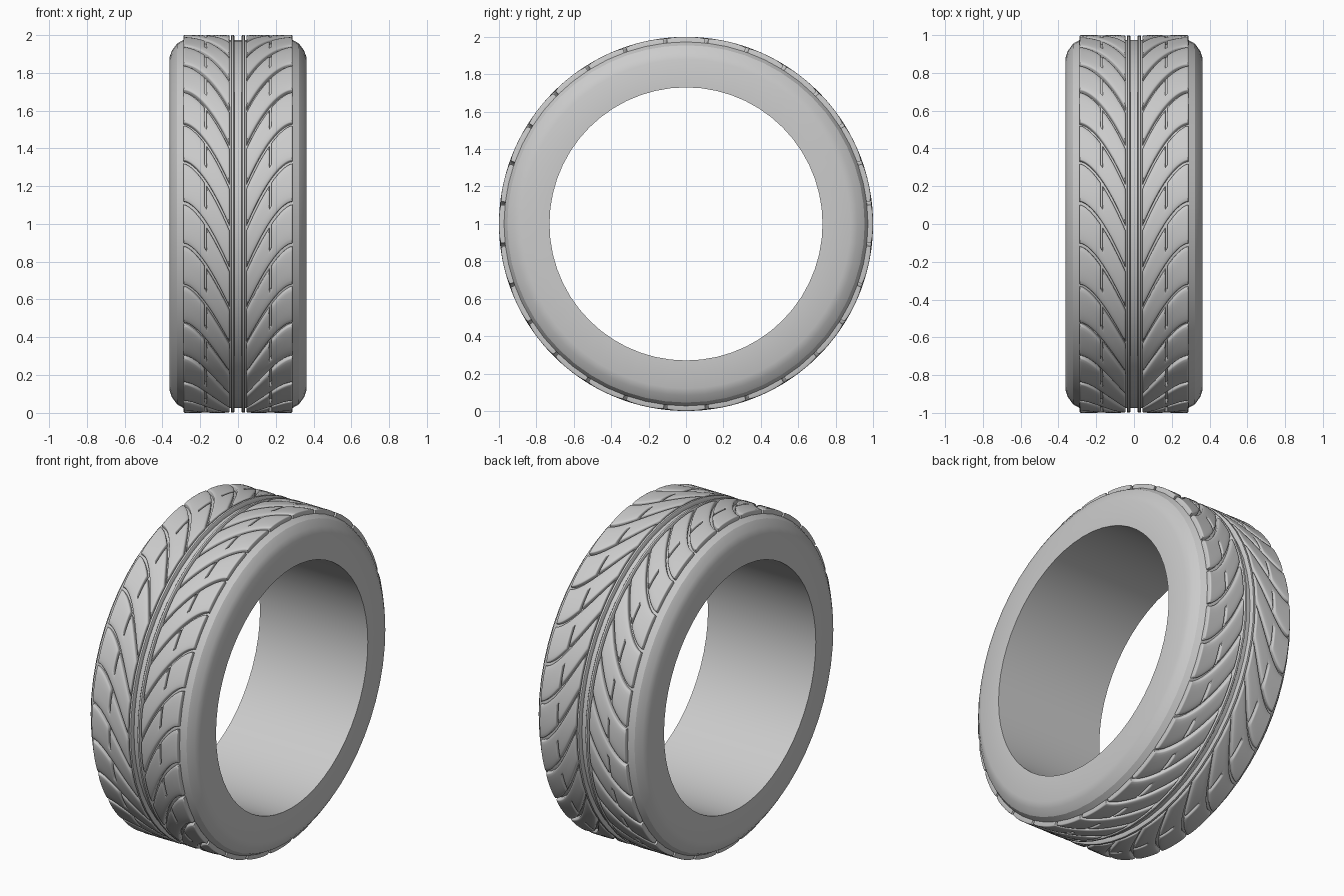
import bpy, bmesh, math
from mathutils import Vector

cube = bpy.data.objects.get("Cube")
if cube:
    bpy.data.objects.remove(cube)

PITCHES = 28
STEP = 2 * math.pi / PITCHES
CENTRE = Vector((0, 0, 1))

rubber = bpy.data.materials.new("grey rubber")
rubber.use_nodes = True
rubber.diffuse_color = (0.6, 0.6, 0.6, 1)
rubber.node_tree.nodes["Principled BSDF"].inputs["Base Color"].default_value = (0.6, 0.6, 0.6, 1)


def finish(name, bm, angle, mirror=False):
    mesh = bpy.data.meshes.new(name)
    bm.to_mesh(mesh)
    bm.free()
    mesh.materials.append(rubber)
    obj = bpy.data.objects.new(name, mesh)
    bpy.context.collection.objects.link(obj)
    bpy.ops.object.select_all(action='DESELECT')
    obj.select_set(True)
    bpy.context.view_layer.objects.active = obj
    bpy.ops.object.shade_smooth_by_angle(angle=math.radians(angle))
    if mirror:
        mod = obj.modifiers.new("other side", 'MIRROR')
        mod.use_mirror_merge = False
    return obj


def lathe(name, profile, angle, mirror=False):
    """Turn a closed (x, radius) profile around the wheel axis."""
    bm = bmesh.new()
    verts = [bm.verts.new((x, 0, 1 + r)) for x, r in profile]
    edges = [bm.edges.new((v, verts[(i + 1) % len(verts)])) for i, v in enumerate(verts)]
    bmesh.ops.spin(bm, geom=verts + edges, cent=CENTRE, axis=(1, 0, 0),
                   angle=2 * math.pi, steps=2 * PITCHES)
    bmesh.ops.remove_doubles(bm, verts=bm.verts, dist=0.0001)
    bmesh.ops.recalc_face_normals(bm, faces=bm.faces)
    return finish(name, bm, angle, mirror)


# Carcass: flat sidewalls, rounded shoulders, open bore
half = [(0.363, 0.73), (0.363, 0.88), (0.35, 0.917), (0.322, 0.955), (0.29, 0.973)]
lathe("carcass", half + [(-x, r) for x, r in reversed(half)], 24)

# Continuous ribs beside the centre groove
lathe("centre_rib", [(0.019, 0.96), (0.019, 0.994), (0.023, 0.999),
                     (0.034, 0.999), (0.038, 0.994), (0.038, 0.96)], 50, True)

# Tread blocks: one swept leaf, laid out flat as (x, arc, radius)
INNER, OUTER = 0.045, 0.288
COLS, ROWS = 24, 8
SLIT_COL, SLIT_ROW = 12, 3
LENGTH, POWER = 0.36, 1.6


def groove(s):
    """Arc position of a groove, and its half gap measured along the arc."""
    slope = LENGTH * POWER * (1 - s) ** (POWER - 1) / (OUTER - INNER)
    return -LENGTH * (1 - s) ** POWER, (0.005 + 0.004 * s) * math.hypot(1, slope)


bm = bmesh.new()
grid = []
for i in range(COLS + 1):
    s = i / COLS
    arc, gap = groove(s)
    column = []
    for j in range(ROWS + 1):
        t = j / ROWS
        v = arc + gap + t * (STEP - 2 * gap)
        column.append(bm.verts.new((INNER + s * (OUTER - INNER), v,
                                    0.96 - 0.004 * (2 * t - 1) ** 4)))
    grid.append(column)
for i in range(COLS):
    for j in range(ROWS):
        if i == SLIT_COL and j >= SLIT_ROW:
            continue  # slit hanging from the upper groove
        bm.faces.new((grid[i][j], grid[i + 1][j], grid[i + 1][j + 1], grid[i][j + 1]))

# Raise the leaf and round its top edge
new = bmesh.ops.extrude_face_region(bm, geom=bm.faces[:], use_keep_orig=True)["geom"]
top = {f for f in new if isinstance(f, bmesh.types.BMFace)}
bmesh.ops.translate(bm, vec=(0, 0, 0.04),
                    verts=[v for v in new if isinstance(v, bmesh.types.BMVert)])
rim = [e for e in bm.edges if sum(f in top for f in e.link_faces) == 1]
bmesh.ops.bevel(bm, geom=rim, offset=0.006, segments=2, profile=0.5,
                affect='EDGES', clamp_overlap=True)
bmesh.ops.recalc_face_normals(bm, faces=bm.faces)

# Bend round the wheel and repeat
for v in bm.verts:
    x, arc, r = v.co
    a = arc + STEP / 2
    v.co = (x, -r * math.cos(a), 1 + r * math.sin(a))
bmesh.ops.spin(bm, geom=bm.verts[:] + bm.edges[:] + bm.faces[:], cent=CENTRE,
               axis=(1, 0, 0), angle=STEP * (PITCHES - 1), steps=PITCHES - 1,
               use_duplicate=True)
finish("tread_blocks", bm, 50, True)
